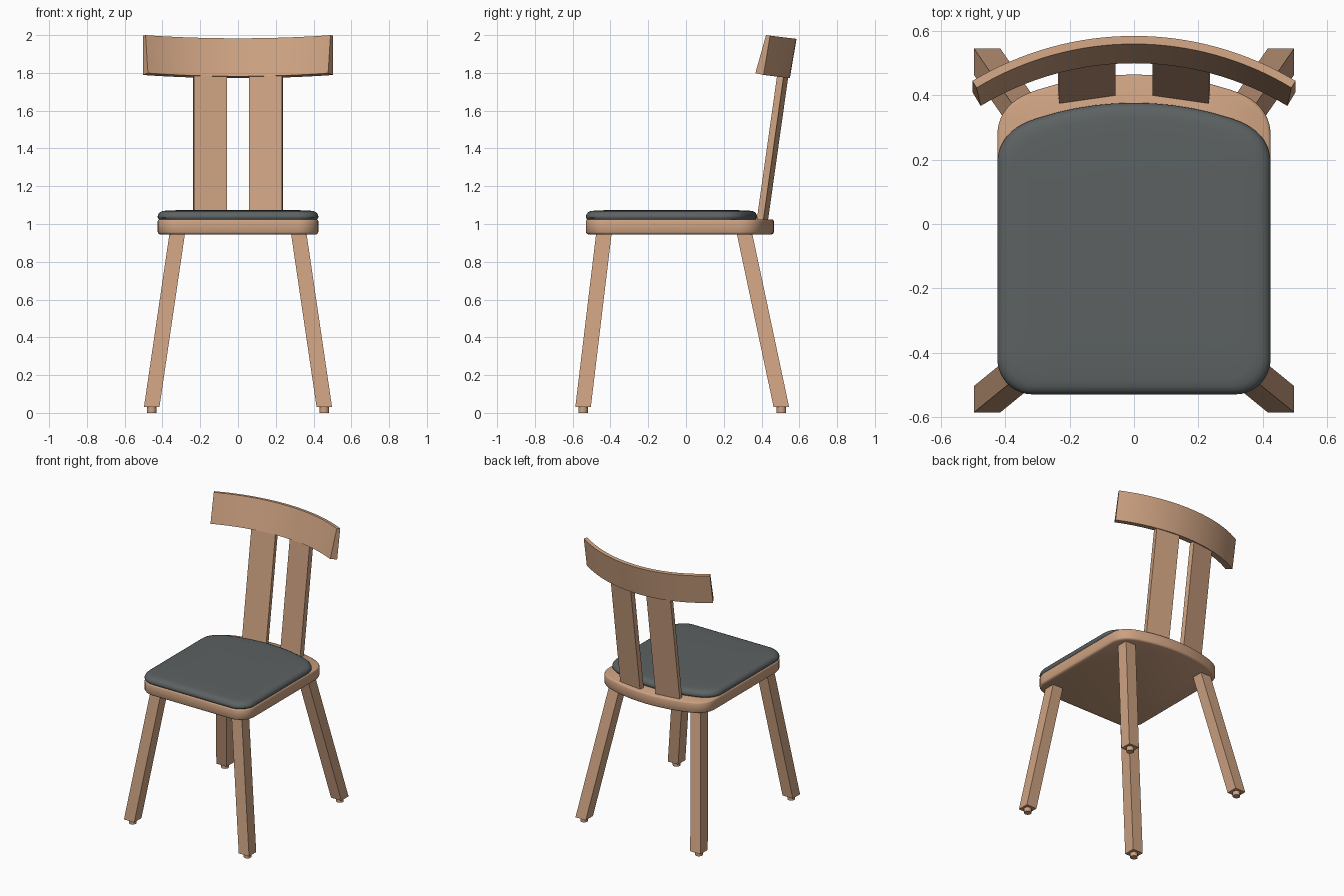
import bpy, math
from mathutils import Vector

if "Cube" in bpy.data.objects:
    bpy.data.objects.remove(bpy.data.objects["Cube"])


def material(name, rgb):
    m = bpy.data.materials.new(name)
    m.diffuse_color = (*rgb, 1)
    m.use_nodes = True
    m.node_tree.nodes["Principled BSDF"].inputs["Base Color"].default_value = m.diffuse_color
    return m


WOOD = material("light wood", (0.61, 0.36, 0.22))
FABRIC = material("grey upholstery", (0.107, 0.12, 0.122))


def loft(name, rings, mat, smooth=None):
    """Skin equal-length closed rings and cap both ends."""
    n = len(rings[0])
    verts = [v for r in rings for v in r]
    faces = [(k * n + i, k * n + (i + 1) % n, (k + 1) * n + (i + 1) % n, (k + 1) * n + i)
             for k in range(len(rings) - 1) for i in range(n)]
    faces += [tuple(reversed(range(n))), tuple(range(len(verts) - n, len(verts)))]
    me = bpy.data.meshes.new(name)
    me.from_pydata(verts, [], faces)
    me.materials.append(mat)
    ob = bpy.data.objects.new(name, me)
    bpy.context.collection.objects.link(ob)
    bpy.ops.object.select_all(action='DESELECT')
    ob.select_set(True)
    bpy.context.view_layer.objects.active = ob
    bpy.ops.object.mode_set(mode='EDIT')
    bpy.ops.mesh.select_all(action='SELECT')
    bpy.ops.mesh.normals_make_consistent(inside=False)
    bpy.ops.object.mode_set(mode='OBJECT')
    if smooth:
        bpy.ops.object.shade_smooth_by_angle(angle=math.radians(smooth))
    return ob


def outline(back):
    """Seat plan: straight front and sides, bowed back, rounded corners."""
    w, front, r, R = 0.425, -0.53, 0.11, 0.97
    arc = lambda x: back - R + math.sqrt(R * R - x * x)
    right = [(w - r + r * math.sin(a), front + r - r * math.cos(a))
             for a in (math.radians(10 * i) for i in range(10))]
    p0, p1, p2 = Vector((w, back - 0.19)), Vector((w, arc(w) + 0.012)), Vector((0.3, arc(0.3)))
    for i in range(11):
        t = i / 10
        right.append(tuple(p0 * (1 - t) ** 2 + p1 * 2 * t * (1 - t) + p2 * t * t))
    right += [(x, arc(x)) for x in (0.24, 0.18, 0.12, 0.06)]
    return right + [(0, back)] + [(-x, y) for x, y in reversed(right)]


def slab(name, back, profile, mat):
    """Stack of inset outlines given as (inset, z)."""
    pts, cy, hy = outline(back), (back - 0.53) / 2, (back + 0.53) / 2
    loft(name, [[(x * (1 - d / 0.425), cy + (y - cy) * (1 - d / hy), z) for x, y in pts]
                for d, z in profile], mat, 40)


# Seat board and padded cushion
slab("seat", 0.465, [(0.012, 0.945), (0.004, 0.949), (0, 0.957), (0, 1.015),
                     (0.003, 1.022), (0.008, 1.025)], WOOD)
slab("cushion", 0.377, [(0.006, 1.025), (0, 1.034), (0, 1.042), (0.004, 1.053), (0.012, 1.062),
                        (0.024, 1.068), (0.045, 1.071), (0.1, 1.073), (0.22, 1.075)], FABRIC)


def square(cx, cy, h, z):
    return [(cx + a * h, cy + b * h, z) for a, b in ((-1, -1), (1, -1), (1, 1), (-1, 1))]


# Splayed legs with small glides
for side, sx in (("left", -1), ("right", 1)):
    for end, y_foot, y_top in (("front", -0.545, -0.435), ("back", 0.505, 0.31)):
        loft(f"{end}_leg_{side}", [square(sx * 0.457, y_foot, 0.041, 0.03),
                                   square(sx * 0.322, y_top, 0.041, 0.948)], WOOD)
        bpy.ops.mesh.primitive_cylinder_add(vertices=24, radius=0.025, depth=0.034,
                                            location=(sx * 0.457, y_foot, 0.017))
        foot = bpy.context.object
        foot.name = f"{end}_foot_{side}"
        foot.data.materials.append(WOOD)
        bpy.ops.object.shade_smooth_by_angle(angle=math.radians(40))

    # Leaning back slat, turned slightly to follow the rail
    plan = [(0.057, 0.40), (0.232, 0.375), (0.237, 0.41), (0.062, 0.435)]
    loft(f"back_slat_{side}", [[(sx * x, y + 0.141 * (z - 1.025), z) for x, y in plan]
                               for z in (1.02, 1.80)], WOOD)

# Curved top rail, section as (radius, y shift, z), thinner at the top
section = [(0.923, -0.035, 1.782), (0.973, -0.035, 1.772), (0.973, 0, 1.98), (0.948, 0, 1.983)]
half = math.radians(31.1)
rings = []
for i in range(33):
    a = half * (i / 16 - 1)
    lift = 0.017 * (1 - math.cos(a)) / (1 - math.cos(half))
    rings.append([(r * math.sin(a), -0.388 + r * math.cos(a) + s, z + lift) for r, s, z in section])
loft("top_rail", rings, WOOD, 30)
